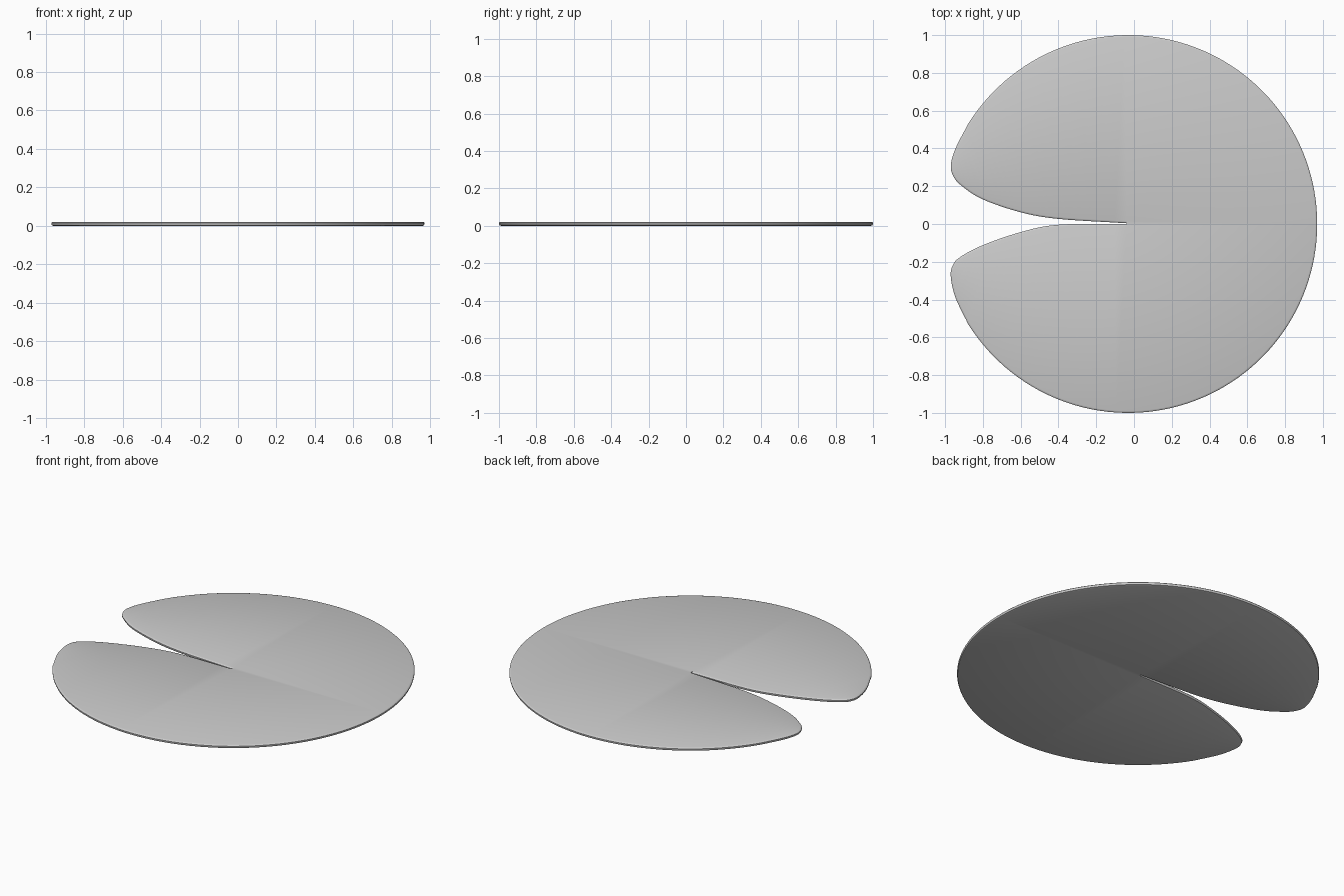
import bpy, bmesh, math
from mathutils import Vector

if "Cube" in bpy.data.objects:
    bpy.data.objects.remove(bpy.data.objects["Cube"])


def smooth_path(pts, steps=6):
    """Catmull-Rom curve through the points."""
    p = [Vector(q) for q in pts]
    p = [2 * p[0] - p[1]] + p + [2 * p[-1] - p[-2]]
    out = []
    for a, b, c, d in zip(p, p[1:], p[2:], p[3:]):
        for i in range(steps):
            t = i / steps
            out.append(0.5 * (2 * b + (c - a) * t + (2 * a - 5 * b + 4 * c - d) * t**2
                              + (3 * b - a - 3 * c + d) * t**3))
    return out + [p[-2]]


# Round rim, counter-clockwise from lower lobe to upper lobe
a0 = math.radians(148)
rim = [Vector((-0.03 + math.cos(a), math.sin(a)))
       for a in (-a0 + 2 * a0 * i / 120 for i in range(121))]

# Slit edges meeting at the centre
upper = smooth_path([rim[-1], (-0.945, 0.40), (-0.97, 0.31), (-0.955, 0.25), (-0.91, 0.2),
                     (-0.8, 0.13), (-0.6, 0.062), (-0.4, 0.027), (-0.04, 0.004)])
lower = smooth_path([(-0.04, 0.001), (-0.4, -0.004), (-0.6, -0.043), (-0.8, -0.112),
                     (-0.92, -0.175), (-0.96, -0.22), (-0.97, -0.28), (-0.945, -0.39), rim[0]])
outline = rim + upper[1:] + lower[:-1]
n = len(outline)


def inset(d):
    res = []
    for i, p in enumerate(outline):
        t = (outline[(i + 1) % n] - outline[i - 1]).normalized()
        res.append(p + Vector((-t.y, t.x)) * d)
    return res


# Leaf pad: thin slab with softened edges
bm = bmesh.new()
levels = [(0.010, 0.0), (0.003, 0.003), (0.0, 0.009), (0.0, 0.015), (0.004, 0.019), (0.010, 0.021)]
rings = [[bm.verts.new((p.x, p.y, z)) for p in inset(d)] for d, z in levels]
for r, s in zip(rings, rings[1:]):
    for i in range(n):
        j = (i + 1) % n
        bm.faces.new((r[i], r[j], s[j], s[i]))
bm.faces.new(rings[0][::-1])
bm.faces.new(rings[-1])
bmesh.ops.triangulate(bm, faces=[f for f in bm.faces if len(f.verts) > 4])
mesh = bpy.data.meshes.new("lily_pad")
bm.to_mesh(mesh)
bm.free()
pad = bpy.data.objects.new("lily_pad", mesh)
bpy.context.collection.objects.link(pad)
bpy.context.view_layer.objects.active = pad
pad.select_set(True)
bpy.ops.object.shade_smooth_by_angle(angle=math.radians(40))
